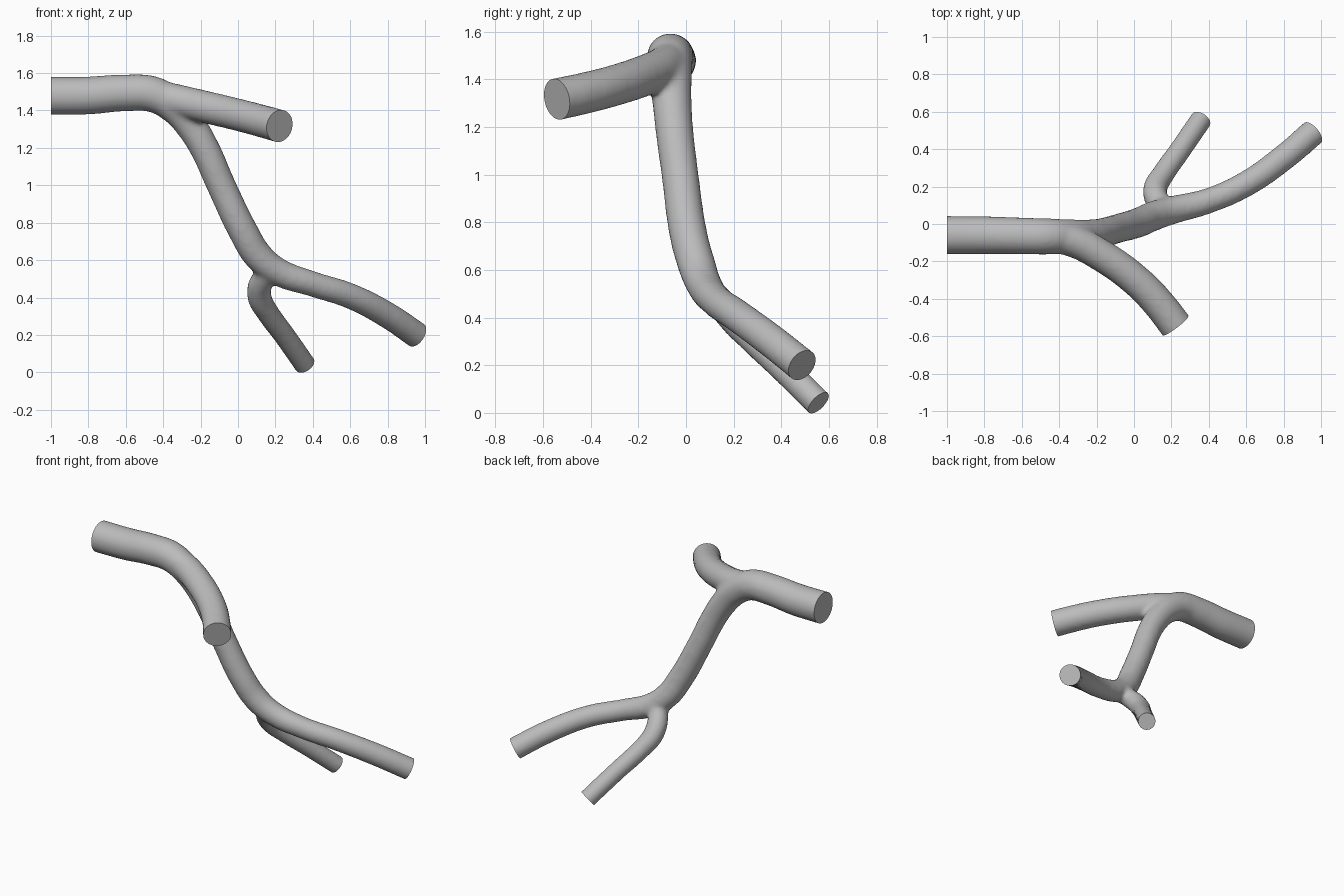
import bpy, bmesh
from mathutils import Vector

if "Cube" in bpy.data.objects:
    bpy.data.objects.remove(bpy.data.objects["Cube"])

EXT = 0.06   # overshoot of each open end, trimmed flat later

# Tube centre lines: (x, y, z, radius)
trunk = [(-1, -.06, 1.478, .100), (-.8, -.06, 1.48, .099), (-.6, -.064, 1.494, .096),
         (-.45, -.067, 1.485, .094), (-.34, -.065, 1.42, .088), (-.26, -.06, 1.33, .081),
         (-.18, -.05, 1.2, .077), (-.09, -.025, 1.0, .075), (.03, .01, .75, .077),
         (.11, .045, .62, .077), (.21, .075, .54, .072), (.4, .125, .472, .065),
         (.6, .215, .408, .066), (.8, .355, .305, .068), (.955, .487, .2, .069)]
front_branch = [(-.45, -.067, 1.485, .08), (-.33, -.09, 1.455, .084), (-.18, -.165, 1.42, .084),
                (.02, -.31, 1.372, .084), (.14, -.435, 1.34, .085), (.222, -.542, 1.317, .086)]
lower_branch = [(.16, .06, .57, .055), (.14, .1, .51, .06), (.115, .15, .455, .062),
                (.117, .2, .395, .062), (.155, .265, .325, .058), (.25, .4, .195, .056),
                (.357, .556, .042, .056)]


def tip(points, end):
    """Position, outward direction and radius of an open end."""
    a, b = (points[-1], points[-2]) if end else (points[0], points[1])
    pos = Vector(a[:3])
    return pos, (pos - Vector(b[:3])).normalized(), a[3]


def add_tube(bm, points, open_start):
    """Sweep a capped round tube along the points into bm."""
    pts = list(points)
    pos, d, r = tip(points, True)
    pts.append((*(pos + d * EXT), r))
    if open_start:
        pos, d, r = tip(points, False)
        pts.insert(0, (*(pos + d * EXT), r))
    cu = bpy.data.curves.new("path", 'CURVE')
    cu.dimensions = '3D'
    cu.bevel_depth = 1.0
    cu.bevel_resolution = 8
    cu.resolution_u = 10
    cu.use_fill_caps = True
    sp = cu.splines.new('BEZIER')
    sp.bezier_points.add(len(pts) - 1)
    for bp, p in zip(sp.bezier_points, pts):
        bp.co = p[:3]
        bp.radius = p[3] + .003      # allowance for later smoothing
        bp.handle_left_type = bp.handle_right_type = 'AUTO'
    ob = bpy.data.objects.new("path", cu)
    bpy.context.collection.objects.link(ob)
    dg = bpy.context.evaluated_depsgraph_get()
    me = bpy.data.meshes.new_from_object(ob.evaluated_get(dg))
    bm.from_mesh(me)
    bpy.data.objects.remove(ob)
    bpy.data.meshes.remove(me)


# Gather the three tubes
bm = bmesh.new()
add_tube(bm, trunk, True)
add_tube(bm, front_branch, False)
add_tube(bm, lower_branch, False)
bmesh.ops.remove_doubles(bm, verts=bm.verts, dist=1e-5)
bmesh.ops.recalc_face_normals(bm, faces=bm.faces)
mesh = bpy.data.meshes.new("branching_tube")
bm.to_mesh(mesh)
bm.free()
tube = bpy.data.objects.new("branching_tube", mesh)
bpy.context.collection.objects.link(tube)

# Fuse them into one skin with soft junctions
rm = tube.modifiers.new("fuse", 'REMESH')
rm.mode = 'VOXEL'
rm.voxel_size = .014
sm = tube.modifiers.new("soften", 'SMOOTH')
sm.factor = .5
sm.iterations = 9
bpy.context.view_layer.update()
dg = bpy.context.evaluated_depsgraph_get()
fused = bpy.data.meshes.new_from_object(tube.evaluated_get(dg))
tube.modifiers.clear()
tube.data = fused

# Trim the four open ends flat and cap them
bm = bmesh.new()
bm.from_mesh(fused)
ends = [tip(trunk, False), tip(trunk, True), tip(front_branch, True), tip(lower_branch, True)]
ends[0] = (ends[0][0], Vector((-1, 0, 0)), .1)
for pos, d, r in ends:
    near = {v for v in bm.verts if (v.co - pos).length < .18}
    faces = [f for f in bm.faces if all(v in near for v in f.verts)]
    edges = {e for f in faces for e in f.edges}
    verts = {v for f in faces for v in f.verts}
    bmesh.ops.bisect_plane(bm, geom=list(verts) + list(edges) + faces, dist=1e-5,
                           plane_co=pos, plane_no=d, clear_outer=True)
    rim = [e for e in bm.edges if e.is_boundary]
    bmesh.ops.holes_fill(bm, edges=rim, sides=0)
bmesh.ops.recalc_face_normals(bm, faces=bm.faces)
bm.to_mesh(fused)
bm.free()

# Single grey colour, smooth sides, crisp rims
grey = bpy.data.materials.new("light_grey")
grey.diffuse_color = (.5, .5, .5, 1)
grey.use_nodes = True
grey.node_tree.nodes["Principled BSDF"].inputs["Base Color"].default_value = grey.diffuse_color
fused.materials.clear()
fused.materials.append(grey)
for p in fused.polygons:
    p.material_index = 0
bpy.context.view_layer.objects.active = tube
tube.select_set(True)
bpy.ops.object.shade_smooth_by_angle(angle=.7)
